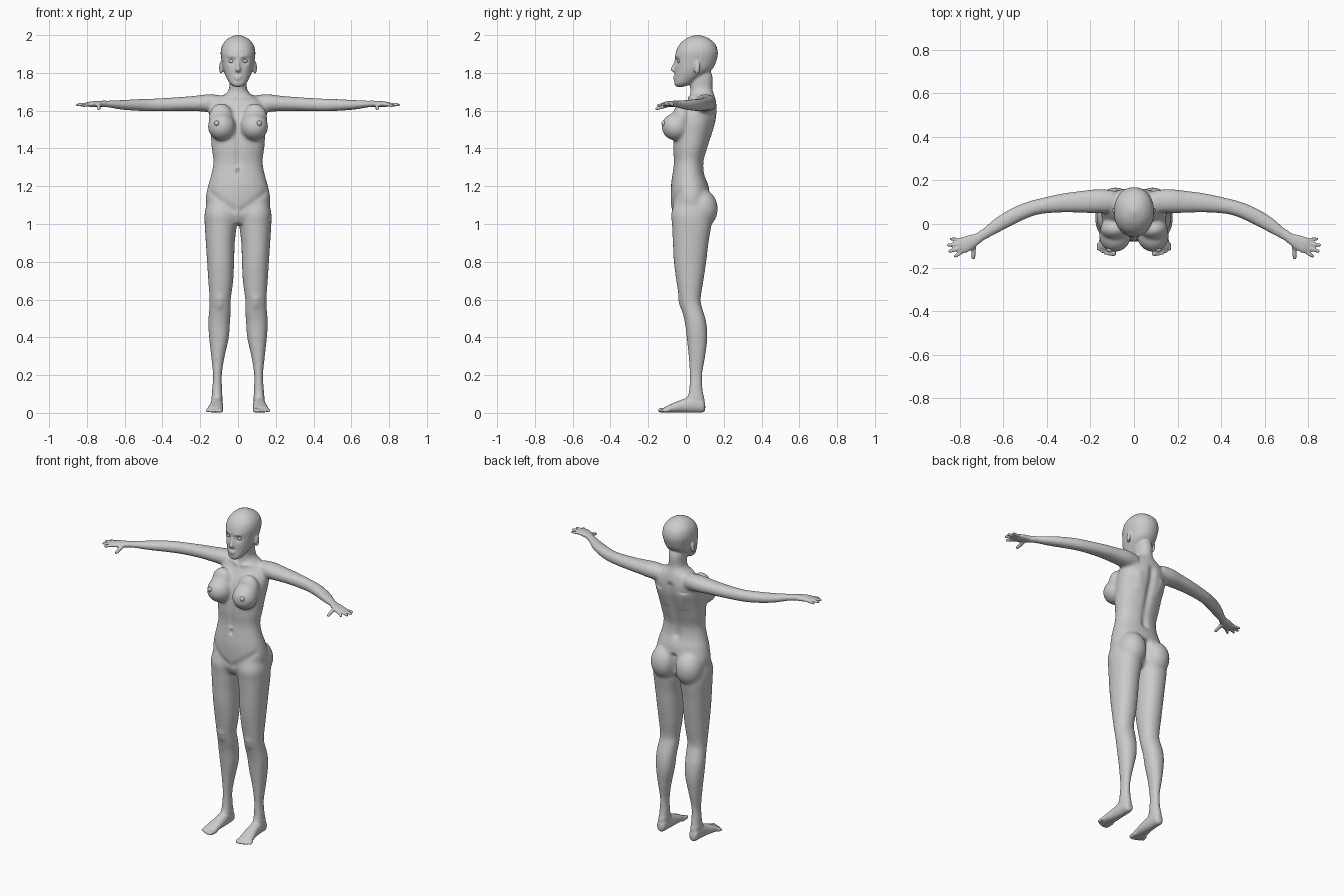
import bpy, bmesh, math
from mathutils import Vector, Matrix

bm = bmesh.new()


def loft(rows, up, s=1, steps=4, n=24):
    """Closed tube through rows (x, y, z, half side, half up), spline-smoothed."""
    rows = [Vector(r) for r in rows]
    ext = [rows[0] * 2 - rows[1]] + rows + [rows[-1] * 2 - rows[-2]]
    pts = []
    for i in range(1, len(ext) - 2):
        a, b, c, d = ext[i - 1:i + 3]
        for k in range(steps):
            t = k / steps
            pts.append(0.5 * (2 * b + (c - a) * t + (2 * a - 5 * b + 4 * c - d) * t * t
                              + (3 * b - a - 3 * c + d) * t ** 3))
    pts.append(rows[-1])
    up = Vector(up)
    rings = []
    for i, p in enumerate(pts):
        q, o = pts[min(i + 1, len(pts) - 1)], pts[max(i - 1, 0)]
        side = Vector((q - o)[:3]).cross(up).normalized()
        ring = []
        for j in range(n):
            th = math.tau * j / n
            c, d = [math.copysign(abs(f) ** 0.92, f) for f in (math.cos(th), math.sin(th))]
            v = Vector(p[:3]) + side * c * max(p[3], .002) + up * d * max(p[4], .002)
            ring.append(bm.verts.new((v.x * s, v.y, v.z)))
        rings.append(ring)
    for a, b in zip(rings, rings[1:]):
        for j in range(n):
            bm.faces.new((a[j], a[(j + 1) % n], b[(j + 1) % n], b[j]))
    bm.faces.new(rings[0])
    bm.faces.new(rings[-1])


def upright(rows, s=1):
    """Loft from rows (z, x min, x max, y front, y back)."""
    loft([((a + b) / 2, (c + d) / 2, z, (b - a) / 2, (d - c) / 2) for z, a, b, c, d in rows], (0, 1, 0), s)


def ball(c, r, target=None, rot=0):
    m = Matrix.Translation(c) @ Matrix.Rotation(rot, 4, 'Z') @ Matrix.Diagonal((*r, 1))
    bmesh.ops.create_uvsphere(target or bm, u_segments=24, v_segments=16, radius=1, matrix=m)


def digit(p, q, r, s):
    p, q = Vector(p), Vector(q)
    d = (q - p).normalized()
    loft([(*p, r, r), (*p.lerp(q, .5), r, r), (*(q - d * r * .6), r * .85, r * .85), (*q, r * .3, r * .3)],
         (0, 0, 1), s, 3, 12)


# torso and neck
upright([(z, -w, w, f, b) for z, w, f, b in [
    (1.0, .06, -.05, .08), (1.05, .14, -.073, .115), (1.12, .172, -.08, .13), (1.20, .160, -.08, .12),
    (1.26, .143, -.073, .10), (1.33, .131, -.066, .095), (1.40, .140, -.07, .115), (1.48, .146, -.065, .14),
    (1.55, .153, -.045, .16), (1.61, .150, -.015, .165), (1.66, .115, .012, .157), (1.69, .066, .022, .147),
    (1.72, .047, .022, .14), (1.78, .046, .015, .14), (1.83, .04, .02, .12)]])

# head, nose and lips
upright([(z, -w, w, f, b) for z, w, f, b in [
    (1.726, .018, -.052, -.015), (1.742, .042, -.062, .03), (1.78, .064, -.060, .085), (1.82, .079, -.060, .14),
    (1.87, .088, -.058, .163), (1.91, .092, -.054, .169), (1.95, .082, -.035, .157), (1.98, .056, -.002, .125),
    (1.995, .027, .03, .09), (2.002, .006, .055, .065)]])
loft([(0, -.052, 1.868, .007, .008), (0, -.062, 1.838, .009, .011), (0, -.069, 1.817, .014, .013),
      (0, -.058, 1.803, .011, .009)], (0, 1, 0))
ball((0, -.058, 1.779), (.023, .011, .006))
ball((0, -.057, 1.768), (.019, .011, .007))

for s in (1, -1):
    # legs
    upright([(1.14, .03, .16, -.05, .10), (1.06, .004, .177, -.078, .125), (1.0, .006, .177, -.075, .135),
             (.9, .017, .171, -.07, .12), (.8, .02, .164, -.065, .108), (.7, .025, .158, -.052, .093),
             (.6, .038, .151, -.036, .078), (.55, .037, .153, -.024, .088), (.48, .042, .158, -.007, .108),
             (.4, .048, .154, .003, .114), (.3, .07, .143, .013, .103), (.2, .085, .133, .018, .087),
             (.12, .083, .138, .015, .09), (.07, .083, .14, .005, .098), (.03, .088, .136, .015, .095)], s)
    # buttocks
    ball((.085 * s, .083, 1.08), (.083, .086, .105))
    # arms and palms
    loft([(.09, .105, 1.638, .05, .045), (.16, .105, 1.640, .056, .047), (.23, .102, 1.638, .052, .041),
          (.32, .097, 1.635, .045, .037), (.42, .083, 1.631, .037, .035), (.48, .068, 1.630, .036, .034),
          (.55, .038, 1.630, .037, .031), (.62, -.002, 1.631, .034, .026), (.68, -.043, 1.635, .026, .020),
          (.715, -.065, 1.636, .024, .017), (.745, -.08, 1.636, .032, .016), (.783, -.098, 1.634, .037, .014),
          (.80, -.105, 1.633, .03, .010)], (0, 0, 1), s)
    # fingers and thumb
    for base, tip, r in [((.775, -.072, 1.634), (.846, -.068, 1.628), .0085),
                         ((.78, -.088, 1.636), (.860, -.098, 1.630), .0092),
                         ((.78, -.105, 1.636), (.853, -.127, 1.630), .0095),
                         ((.775, -.118, 1.634), (.826, -.152, 1.626), .0092),
                         ((.735, -.09, 1.630), (.737, -.163, 1.610), .011)]:
        digit(base, tip, r, s)
    # breasts
    ball((.086 * s, -.052, 1.515), (.074, .078, .074), rot=.3 * s)
    ball((.09 * s, -.022, 1.56), (.066, .05, .08))
    # feet and toes
    loft([(.112, .102, .03, .013, .018), (.112, .088, .038, .027, .036), (.112, .045, .046, .031, .045),
          (.114, -.02, .036, .035, .035), (.119, -.07, .026, .040, .025), (.122, -.105, .018, .041, .017),
          (.123, -.118, .014, .036, .012)], (0, 0, 1), s)
    for i in range(5):
        r = .0135 if i == 0 else .0105 - .0006 * i
        x = .092 + .0175 * i
        digit((x, -.085, .015), (x + .002, -.149 + .0015 * i * i, r), r, s)
    # ears
    ball((.09 * s, .058, 1.828), (.009, .018, .035), rot=-.35 * s)

# fuse every part into one skin
bmesh.ops.recalc_face_normals(bm, faces=bm.faces)
mesh = bpy.data.meshes.new("body")
bm.to_mesh(mesh)
bm.free()
body = bpy.data.objects.new("body", mesh)
bpy.context.collection.objects.link(body)
mod = body.modifiers.new("fuse", 'REMESH')
mod.mode = 'VOXEL'
mod.voxel_size = .005
fused = bpy.data.meshes.new_from_object(body.evaluated_get(bpy.context.evaluated_depsgraph_get()))
body.modifiers.clear()

# soften, more strongly away from the hands, feet and face
bm = bmesh.new()
bm.from_mesh(fused)


def relax(verts, times):
    for _ in range(times):
        bmesh.ops.smooth_vert(bm, verts=verts, factor=.5, use_axis_x=True, use_axis_y=True, use_axis_z=True)


relax(bm.verts[:], 4)
relax([v for v in bm.verts if abs(v.co.x) < .7 and .09 < v.co.z < 1.72], 26)

# sculpted hollows and ridges: (start, end, radius, push)
strokes = [((.035, -.05, 1.862), (.036, -.05, 1.862), .019, (0, .012, 0)),       # eye sockets
           ((.02, -.055, 1.886), (.05, -.045, 1.888), .011, (0, -.004, 0)),      # brows
           ((0, -.073, 1.283), (0, -.073, 1.272), .010, (0, .012, 0)),           # navel
           ((0, -.07, 1.32), (0, -.06, 1.55), .018, (0, .007, 0)),               # midline
           ((0, .10, 1.27), (0, .165, 1.60), .022, (0, -.013, 0)),               # spine
           ((0, .13, 1.01), (0, .13, 1.14), .020, (0, -.02, 0)),                 # cleft
           ((.02, .015, 1.668), (.13, .055, 1.682), .012, (0, -.005, .004)),     # collarbones
           ((.02, -.072, 1.075), (.15, -.04, 1.17), .018, (0, .006, 0)),         # groin folds
           ((.095, -.038, .60), (.095, -.034, .57), .022, (0, -.006, 0)),        # kneecaps
           ((.09, .155, 1.55), (.075, .155, 1.47), .03, (0, .008, 0))]           # shoulder blades
for p, q, r, push in strokes:
    p, q, push = Vector(p), Vector(q), Vector(push)
    d = q - p
    for v in bm.verts:
        if not p.z - .1 < v.co.z < q.z + .1:
            continue
        c = Vector((abs(v.co.x), v.co.y, v.co.z))
        t = min(1, max(0, (c - p).dot(d) / d.length_squared))
        k = (c - p - d * t).length / r
        if k < 2.5:
            v.co += push * math.exp(-k * k)
bm.to_mesh(mesh)
bm.free()

# eyes and nipples
for name, c, r in [("eye", (.035, -.031, 1.862), (.016, .015, .012)),
                   ("nipple", (.112, -.118, 1.533), (.014, .012, .014))]:
    for s, side in ((1, "left"), (-1, "right")):
        b = bmesh.new()
        ball((c[0] * s, c[1], c[2]), r, b)
        m = bpy.data.meshes.new(side + "_" + name)
        b.to_mesh(m)
        b.free()
        bpy.context.collection.objects.link(bpy.data.objects.new(m.name, m))

for m in bpy.data.meshes:
    for f in m.polygons:
        f.use_smooth = True
